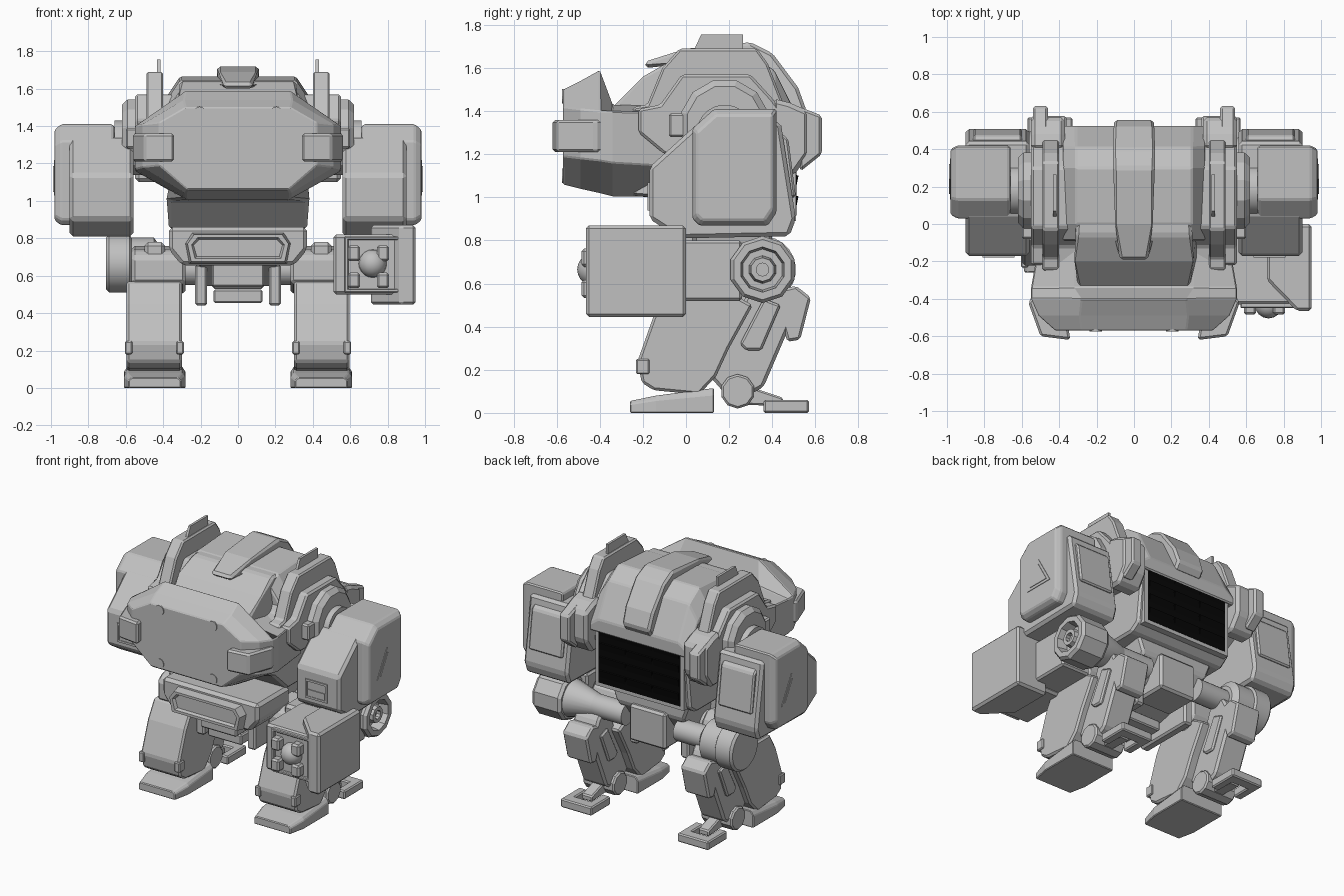
import bpy, bmesh, math
from mathutils import Matrix

cube = bpy.data.objects.get("Cube")
if cube:
    bpy.data.objects.remove(cube, do_unlink=True)


def material(name, v):
    m = bpy.data.materials.new(name)
    m.use_nodes = True
    m.diffuse_color = (v, v, v, 1)
    m.node_tree.nodes["Principled BSDF"].inputs["Base Color"].default_value = (v, v, v, 1)
    return m


GREY = material("armour grey", 0.53)
BLACK = material("vent black", 0.002)


def finish(name, bm, bevel=0.0, mirror=False, mat=GREY, smooth=False):
    bmesh.ops.recalc_face_normals(bm, faces=bm.faces)
    me = bpy.data.meshes.new(name)
    bm.to_mesh(me)
    bm.free()
    me.materials.append(mat)
    ob = bpy.data.objects.new(name, me)
    bpy.context.collection.objects.link(ob)
    if smooth:
        bpy.ops.object.select_all(action="DESELECT")
        ob.select_set(True)
        bpy.context.view_layer.objects.active = ob
        bpy.ops.object.shade_smooth_by_angle(angle=math.radians(35))
    if bevel:
        b = ob.modifiers.new("edge", "BEVEL")
        b.width, b.segments, b.limit_method = bevel, 1, "ANGLE"
        b.angle_limit = math.radians(25)
    if mirror:
        m = ob.modifiers.new("mirror", "MIRROR")
        m.use_mirror_merge = False
    return ob


def loft(name, rings, **kw):
    """Skin a row of vertex rings and cap both ends."""
    bm = bmesh.new()
    rings = [[bm.verts.new(p) for p in ring] for ring in rings]
    for r, s in zip(rings, rings[1:]):
        for i in range(len(r)):
            j = (i + 1) % len(r)
            bm.faces.new((r[i], r[j], s[j], s[i]))
    bm.faces.new(rings[0])
    bm.faces.new(rings[-1])
    return finish(name, bm, **kw)


def prism(name, pts, a, b, axis="x", **kw):
    """Extrude a 2D outline along an axis from a to b."""
    place = {"x": lambda p, t: (t, p[0], p[1]),
             "y": lambda p, t: (p[0], t, p[1]),
             "z": lambda p, t: (p[0], p[1], t)}[axis]
    return loft(name, [[place(p, t) for p in pts] for t in (a, b)], **kw)


def shell(name, pts, **kw):
    """Symmetric body from a side outline of (y, z, half width)."""
    return loft(name, [[(s * w, y, z) for y, z, w in pts] for s in (-1, 1)], **kw)


def section(y, half, cx=0):
    """Symmetric cross-section at depth y from its right half."""
    return [(cx + x, y, z) for x, z in half + [(-x, z) for x, z in reversed(half)]]


def lathe(name, y, z, steps, n, **kw):
    """Turn (x, radius) steps about an x-wise axle."""
    angles = [math.tau * (i + .5) / n for i in range(n)]
    return loft(name, [[(x, y + r * math.cos(a), z + r * math.sin(a)) for a in angles] for x, r in steps],
                smooth=n > 12, **kw)


def box(name, x, y, z, **kw):
    return prism(name, [(y[0], z[0]), (y[1], z[0]), (y[1], z[1]), (y[0], z[1])], x[0], x[1], **kw)


def frame(name, x, z, w, depth, **kw):
    """Rectangular rim made from four bars, facing along y."""
    for tag, xs, zs in (("left", (x[0], x[0] + w), z), ("right", (x[1] - w, x[1]), z),
                        ("bottom", x, (z[0], z[0] + w)), ("top", x, (z[1] - w, z[1]))):
        box(name + "_" + tag, xs, depth, zs, **kw)


# Torso: core, hood band, side blocks, curved spine strip
shell("torso", [(-.3, 1.01, .25), (-.34, 1.42, .3), (-.2, 1.56, .33), (-.06, 1.64, .31), (.3, 1.65, .29),
                (.42, 1.56, .31), (.51, 1.32, .36), (.48, .9, .37), (.41, .85, .37), (.02, .85, .37),
                (-.14, 1, .37)], bevel=.015)
loft("hood_band", [section(y, [(.38, 1.27), (.38, zs), (.31, zt)]) for y, zs, zt in
                   ((-.09, 1.49, 1.58), (0, 1.54, 1.645), (.3, 1.56, 1.665), (.41, 1.48, 1.59),
                    (.525, 1.31, 1.36))], bevel=.008)
prism("torso_side", [(-.1, 1.2), (-.22, 1.3), (-.22, 1.41), (-.12, 1.43), (-.02, 1.57), (.3, 1.57), (.4, 1.46),
                     (.46, 1.38), (.46, 1.18)], .3, .55, mirror=True, bevel=.012)
shell("spine_strip", [(-.19, 1.6, .075), (-.19, 1.63, .075), (0, 1.69, .11), (.3, 1.72, .11), (.4, 1.67, .115),
                      (.52, 1.51, .11), (.56, 1.4, .105), (.52, 1.34, .105), (.3, 1.62, .11), (0, 1.62, .11)],
      bevel=.015)

# Shoulder straps, blades and shoulder discs
prism("shoulder_strap", [(-.27, 1.36), (-.24, 1.42), (-.18, 1.43), (-.11, 1.6), (-.03, 1.69), (.33, 1.69),
                         (.38, 1.62), (.45, 1.44), (.45, 1.2), (.3, 1.2), (0, 1.3), (-.2, 1.35)],
      .4, .49, mirror=True, bevel=.01)
prism("blade", [(.04, 1.69), (.07, 1.755), (.265, 1.755), (.265, 1.69)], .415, .432, mirror=True)
lathe("shoulder_disc", .18, 1.34, [(.5, .21), (.59, .21), (.62, .18)], 12, mirror=True)
lathe("shoulder_axle", .18, 1.3, [(.55, .13), (.66, .13)], 24, mirror=True)
box("shoulder_clip", (.48, .6), (-.08, 0), (1.28, 1.39), mirror=True, bevel=.01)

# Rear pods and vent grille
prism("rear_pod", [(.4, 1.46), (.48, 1.44), (.57, 1.4), (.57, 1.2), (.5, 1.1), (.4, 1.1)],
      .37, .55, mirror=True, bevel=.02)
prism("rear_pod_cap", [(.5, 1.43), (.63, 1.38), (.63, 1.2), (.53, 1.12)], .46, .54, mirror=True, bevel=.012)
frame("vent_frame", (-.34, .34), (.89, 1.33), .025, (.46, .51))
box("vent_back", (-.315, .315), (.47, .512), (.915, 1.305), mat=BLACK)
for row in range(4):
    z = .925 + row * .096
    for x in (-.205, 0, .205):
        prism("vent_slat", [(.49, z), (.508, z + .01), (.522, z + .08), (.5, z + .085)],
              x - .098, x + .098, mat=BLACK)


# Head shield: octagonal sections from front to back
loft("head_shield", [section(y, [(xb, zb), (xm, zl), (xm, zh), (xt, zt)]) for y, xt, zt, xm, zh, zl, xb, zb in
                     ((-.57, .28, 1.5, .42, 1.42, 1.19, .27, 1.06),
                      (-.49, .29, 1.54, .51, 1.41, 1.18, .28, 1.04),
                      (-.4, .28, 1.59, .55, 1.4, 1.17, .28, 1.02),
                      (-.34, .32, 1.43, .55, 1.4, 1.16, .27, 1.005),
                      (0, .32, 1.42, .49, 1.39, 1.14, .27, 1))], bevel=.006)
prism("head_bracket", [(.34, -.62), (.5, -.6), (.565, -.42), (.54, -.38), (.47, -.5), (.35, -.56)],
      1.21, 1.36, "z", mirror=True, bevel=.012)
for z in (1.1, 1.47):
    ring = [(.205 + .034 * math.cos(a), z + .034 * math.sin(a)) for a in (math.tau * i / 16 for i in range(16))]
    prism("head_bolt", ring, -.576, -.56, "y", mirror=True)

# Arms: inner pod, chamfered outer shell, panels and plain triangle plates
prism("arm_pod", [(-.17, .9), (-.17, 1.14), (.04, 1.33), (.1, 1.35), (.44, 1.35), (.45, 1.28), (.51, .9),
                  (.48, .82), (-.03, .81)], .56, .9, mirror=True, bevel=.018)
outline = [(.03, .9), (.03, 1.32), (.13, 1.41), (.42, 1.41), (.42, .93), (.38, .87), (.06, .87)]
loft("arm_shell", [[(x, .225 + (y - .225) * k, 1.12 + (z - 1.12) * k) for y, z in outline]
                   for x, k in ((.66, .97), (.68, 1), (.945, 1), (.98, .9))], mirror=True, bevel=.008)
frame("arm_front_rim", (.64, .81), (.94, 1.07), .014, (-.178, -.16), mirror=True)
box("arm_front_step", (.66, .79), (-.176, -.16), (.955, 1.0), mirror=True)
prism("arm_rear_plate", [(.44, 1.3), (.475, 1.27), (.51, 1.0), (.4, 1.0)], .6, .86, mirror=True, bevel=.01)
prism("arm_triangle_plate", [(.13, 1.03), (.24, 1.22), (.35, 1.03)], .975, .984, mirror=True)
prism("arm_triangle_inner", [(.16, 1.048), (.24, 1.187), (.32, 1.048)], .983, .988, mirror=True)

# Pelvis with a raised, rimmed front slot
shell("pelvis", [(-.2, .68, .22), (-.2, .86, .22), (.4, .86, .3), (.4, .76, .26), (.28, .6, .2), (.05, .54, .2)],
      bevel=.015)
prism("pelvis_plate", [(-.37, .86), (-.37, .74), (-.3, .655), (.3, .655), (.37, .74), (.37, .86)],
      -.31, .05, "y", bevel=.02)
SLOT = [(-.27, .77), (-.235, .82), (.235, .82), (.27, .77), (.25, .675), (-.25, .675)]


def slot(y, k):
    return [(x * (1 - k), y, .75 + (z - .75) * (1 - 3 * k)) for x, z in SLOT]


loft("pelvis_slot", [slot(-.28, -.06), slot(-.37, 0), slot(-.37, .08), slot(-.35, .12)])
box("pelvis_front", (-.14, .14), (-.22, .0), (.54, .68), bevel=.01)
box("pelvis_skid", (-.13, .13), (-.15, .1), (.455, .525), bevel=.008)
box("pelvis_bracket", (.165, .23), (-.14, .3), (.44, .66), mirror=True, bevel=.012)
box("pelvis_rear", (-.14, .14), (.18, .43), (.53, .78), bevel=.015)

# Hips: front block, rear axle, cone with a long hollow drum on the left, plain drum on the right
lathe("hip_axle", .1, .63, [(.2, .08), (.4, .08)], 20, mirror=True)
prism("hip_block", [(-.08, .56), (-.08, .7), (-.03, .74), (.18, .76), (.24, .7), (.24, .56), (.16, .5)],
      .28, .57, mirror=True, bevel=.018)
box("hip_lug", (.39, .5), (-.06, .1), (.68, .78), mirror=True, bevel=.02)
lathe("rear_axle", .355, .665, [(.2, .075), (.45, .075)], 24, mirror=True)
lathe("left_hip_cone", .355, .665, [(.4, .065), (.62, .125), (.64, .125)], 24)
lathe("left_hip_drum", .355, .665, [(.62, .14), (.64, .155), (.82, .155), (.84, .14), (.84, .105), (.77, .095),
                                    (.77, .065), (.83, .055), (.83, .03), (.8, .03)], 10)
lathe("right_hip_drum", .355, .665, [(-.42, .1), (-.45, .14), (-.57, .14), (-.58, .155), (-.69, .155),
                                     (-.705, .14)], 24)

# Legs
prism("front_shin", [(-.15, .105), (-.205, .14), (-.225, .24), (-.15, .45), (-.08, .57), (.18, .57), (.31, .5),
                     (.2, .3), (.14, .17), (.06, .085)], .3, .595, mirror=True, bevel=.012)
for x in (.31, .585):
    box("shin_clip", (x - .02, x + .02), (-.232, -.17), (.18, .25), mirror=True, bevel=.006)
prism("calf", [(.11, .17), (.25, .47), (.3, .6), (.36, .68), (.44, .62), (.5, .5), (.48, .4), (.36, .12),
               (.27, .07), (.18, .09)], .36, .55, mirror=True, bevel=.015)
prism("calf_armour", [(.43, .57), (.51, .59), (.58, .535), (.53, .34), (.47, .33), (.45, .4)],
      .36, .55, mirror=True, bevel=.012)
prism("calf_panel", [(.25, .32), (.36, .53), (.44, .5), (.35, .29), (.28, .29)], .345, .57, mirror=True, bevel=.01)
lathe("ankle", .24, .1, [(.335, .07), (.345, .08), (.565, .08), (.575, .07)], 10, mirror=True)

# Feet
loft("toe", [section(y, [(w, 0), (w, top * .75), (w * .88, top)], .445) for y, top, w in
             ((-.26, .055, .14), (-.14, .08, .165), (.13, .115, .165))], mirror=True, bevel=.005)
prism("heel_link", [(.24, .04), (.24, .14), (.45, .07), (.45, .03)], .41, .49, mirror=True, bevel=.008)
for tag, x, y in (("inner", (.33, .39), (.36, .57)), ("outer", (.51, .57), (.36, .57)),
                  ("back", (.33, .57), (.49, .57))):
    box("heel_" + tag, x, y, (0, .06), mirror=True, bevel=.008)

# Weapon box on the left arm
box("launcher_link", (.58, .8), (-.05, .26), (.52, .8), bevel=.012)
box("launcher_core", (.51, .89), (-.43, -.03), (.5, .82), bevel=.015)
prism("launcher_shell", [(.95, 0), (.95, -.465), (.87, -.465), (.71, -.3), (.71, 0)], .445, .87, "z", bevel=.015)
frame("launcher_rim", (.57, .87), (.51, .81), .02, (-.45, -.42), bevel=.005)
bm = bmesh.new()
bmesh.ops.create_uvsphere(bm, u_segments=16, v_segments=10, radius=.075,
                          matrix=Matrix.Translation((.72, -.43, .665)))
finish("launcher_ball", bm, smooth=True)
for x in (.62, .775):
    for z in (.575, .72):
        box("launcher_nozzle", (x - .033, x + .033), (-.485, -.42), (z - .042, z + .042), bevel=.012)
